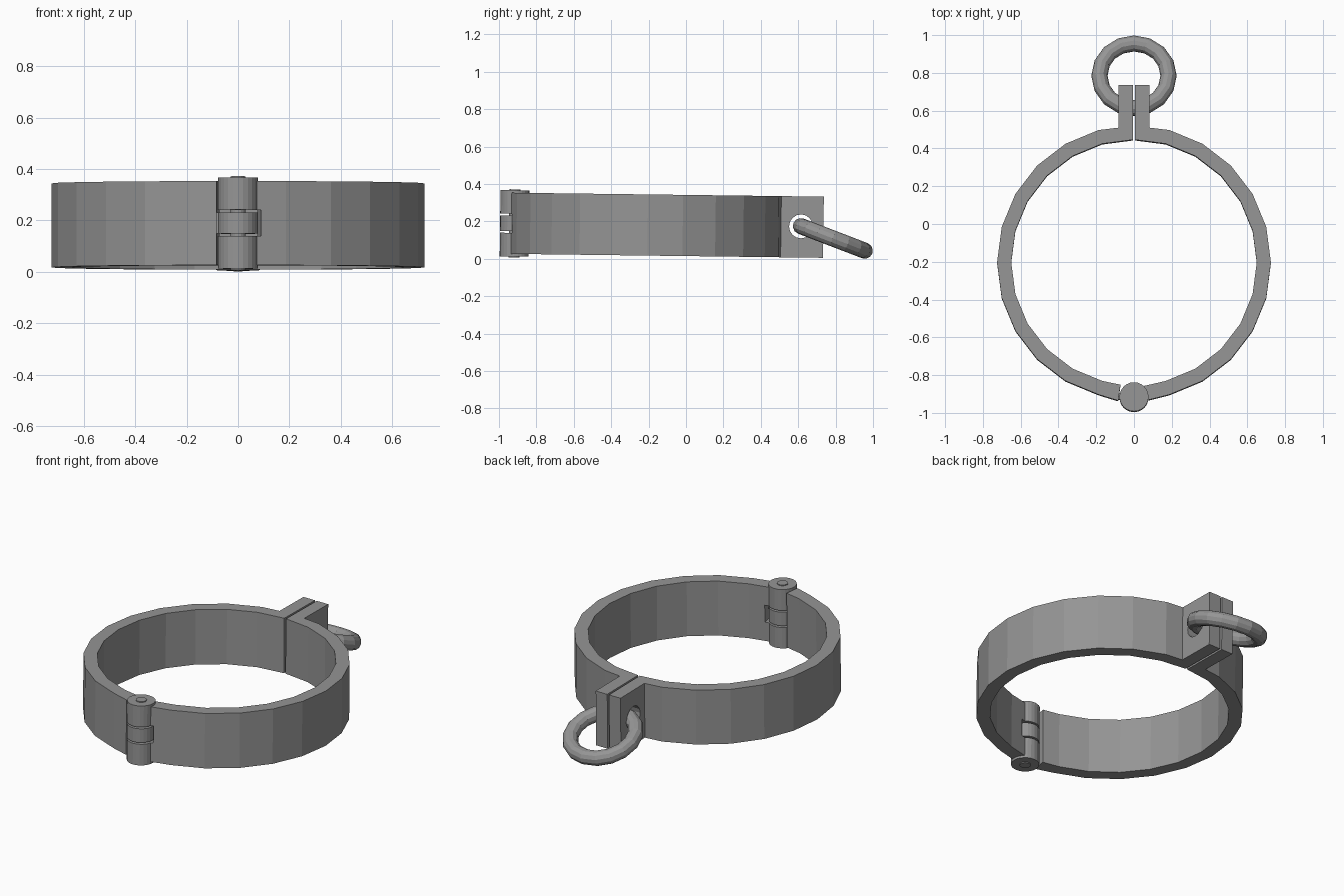
import bpy, bmesh
from math import sin, cos, radians
from mathutils import Matrix

if "Cube" in bpy.data.objects:
    bpy.data.objects.remove(bpy.data.objects["Cube"])

CY, R_OUT, R_IN, HALF_H = -0.205, 0.725, 0.65, 0.1635
HINGE_Y = -0.917
# the whole shackle leans slightly forward-down
TILT = Matrix.Translation((0, 0, 0.178)) @ Matrix.Rotation(-0.0126, 4, 'X')

# dark iron
IRON = bpy.data.materials.new("dark_iron")
IRON.diffuse_color = (0.3, 0.3, 0.3, 1)
IRON.use_nodes = True
IRON.node_tree.nodes["Principled BSDF"].inputs["Base Color"].default_value = IRON.diffuse_color


def finish(name, bm, matrix=TILT):
    bmesh.ops.recalc_face_normals(bm, faces=bm.faces)
    me = bpy.data.meshes.new(name)
    bm.to_mesh(me)
    bm.free()
    me.materials.append(IRON)
    ob = bpy.data.objects.new(name, me)
    ob.matrix_world = matrix
    bpy.context.collection.objects.link(ob)
    return ob


def prism(name, pts, z0, z1):
    bm = bmesh.new()
    face = bm.faces.new([bm.verts.new((x, y, z0)) for x, y in pts])
    ext = bmesh.ops.extrude_face_region(bm, geom=[face])
    verts = [v for v in ext['geom'] if isinstance(v, bmesh.types.BMVert)]
    bm.faces.new([v for v in face.verts]) if not face.is_valid else None
    bmesh.ops.translate(bm, verts=verts, vec=(0, 0, z1 - z0))
    return finish(name, bm)


def disc(x, y, r, n):
    return [(x + r * cos(radians(360 * i / n)), y + r * sin(radians(360 * i / n))) for i in range(n)]


def cut(ob, cutter):
    cutter.hide_render = True
    bpy.context.view_layer.update()
    mod = ob.modifiers.new("cut", 'BOOLEAN')
    mod.operation, mod.object, mod.solver = 'DIFFERENCE', cutter, 'EXACT'
    bpy.context.view_layer.objects.active = ob
    bpy.ops.object.modifier_apply(modifier=mod.name)
    bpy.data.objects.remove(cutter)


def arc(r, angles):
    return [(r * cos(radians(a)), CY + r * sin(radians(a))) for a in angles]


def half_band(name, side, end_out, end_in):
    """Half of the band with its locking tab, from tab round to the hinge."""
    pts = [(0.006, 0.444), (0.006, 0.735), (0.082, 0.735), (0.082, 0.508)]
    pts += arc(R_OUT, range(75, -76, -15)) + [end_out, end_in]
    pts += arc(R_IN, range(-75, 76, 15))
    ob = prism(name, [(side * x, y) for x, y in pts], -HALF_H, HALF_H)
    # eyelet through the tab
    hole = prism("hole_cutter", disc(0, 0, 0.064, 16), -0.3, 0.3)
    hole.matrix_world = TILT @ Matrix.Translation((0, 0.615, 0.003)) @ Matrix.Rotation(radians(90), 4, 'Y')
    cut(ob, hole)
    return ob


# band halves
left = half_band("left_band", -1, (0.084, -0.937), (0.071, -0.853))
right = half_band("right_band", 1, (0.03, -0.945), (0.05, -0.86))
cut(right, prism("notch_cutter", [(-0.1, -1.1), (0.09, -1.1), (0.09, -0.93), (0.066, -0.8), (-0.1, -0.8)],
                 -0.051, 0.051))

# hinge leaf, knuckles and pin
prism("hinge_leaf", [(-0.1, -0.93), (-0.03, -0.93), (-0.03, -0.895), (-0.1, -0.895)], -0.041, 0.041)
for name, z0, z1 in (("lower_knuckle", -0.177, -0.051), ("middle_knuckle", -0.041, 0.041),
                     ("upper_knuckle", 0.051, 0.177)):
    prism(name, disc(0, HINGE_Y, 0.077, 24), z0, z1)
prism("hinge_pin", disc(0, HINGE_Y, 0.03, 16), -0.182, 0.182)

# hanging ring through the tabs
MAJ, MIN, N, M = 0.183, 0.043, 16, 12
bm = bmesh.new()
grid = []
for i in range(N):
    a = radians(360 * i / N)
    grid.append([bm.verts.new(((MAJ + MIN * c) * cos(a), (MAJ + MIN * c) * sin(a), MIN * s))
                 for c, s in disc(0, 0, 1, M)])
for i in range(N):
    for j in range(M):
        i2, j2 = (i + 1) % N, (j + 1) % M
        bm.faces.new((grid[i][j], grid[i2][j], grid[i2][j2], grid[i][j2]))
finish("hanging_ring", bm, Matrix.Translation((0, 0.785, 0.109)) @ Matrix.Rotation(radians(-21), 4, 'X'))
